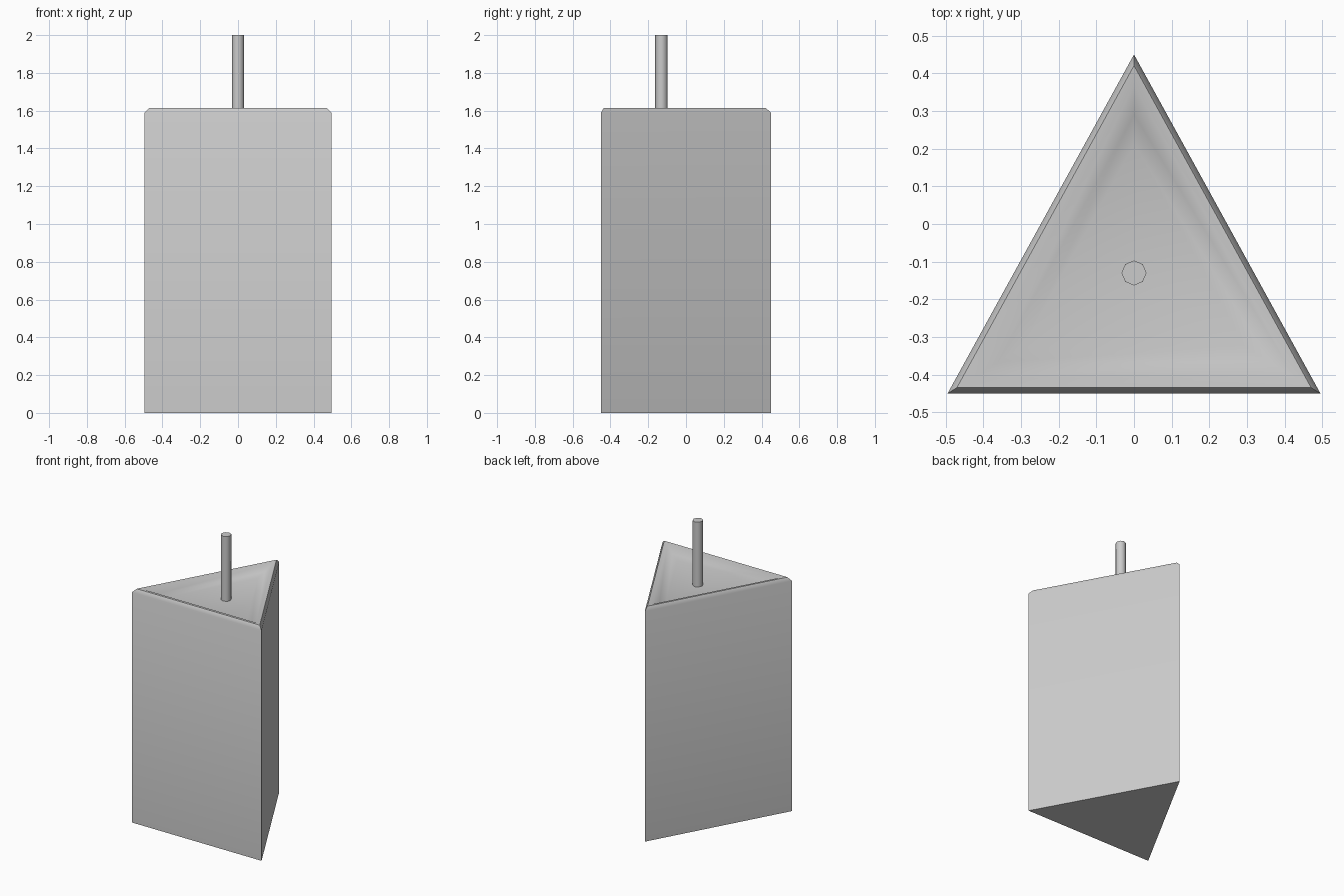
import bpy, bmesh, math

if "Cube" in bpy.data.objects:
    bpy.data.objects.remove(bpy.data.objects["Cube"])

CY = -0.14  # centre towards which the rim rings shrink
TRI = [(-0.495, -0.45), (0.495, -0.45), (0.0, 0.45)]


def finish(bm, name):
    bmesh.ops.recalc_face_normals(bm, faces=bm.faces)
    me = bpy.data.meshes.new(name)
    bm.to_mesh(me)
    bm.free()
    ob = bpy.data.objects.new(name, me)
    bpy.context.collection.objects.link(ob)
    bpy.ops.object.select_all(action='DESELECT')
    ob.select_set(True)
    bpy.context.view_layer.objects.active = ob
    bpy.ops.object.shade_smooth_by_angle(angle=math.radians(50))
    return ob


# Candle body: triangular prism, rounded rim, shallow pool on top (scale, z)
profile = [(1, 0), (1, 1.59), (0.95, 1.615), (0.865, 1.61),
           (0.73, 1.58), (0.596, 1.566)]
bm = bmesh.new()
rings = [[bm.verts.new((x * s, CY + (y - CY) * s, z)) for x, y in TRI]
         for s, z in profile]
for a, b in zip(rings, rings[1:]):
    for i in range(3):
        j = (i + 1) % 3
        bm.faces.new((a[i], a[j], b[j], b[i]))
bm.faces.new(rings[0])
# pool floor dips slightly to the wick
mid = bm.verts.new((0, -0.13, 1.55))
for i in range(3):
    bm.faces.new((rings[-1][i], rings[-1][(i + 1) % 3], mid))
finish(bm, "candle_body")

# Wick: eight-sided rod
bm = bmesh.new()
bmesh.ops.create_cone(bm, cap_ends=True, segments=8, radius1=0.033,
                      radius2=0.033, depth=0.46)
bmesh.ops.translate(bm, verts=bm.verts, vec=(0, -0.13, 1.77))
finish(bm, "wick")
